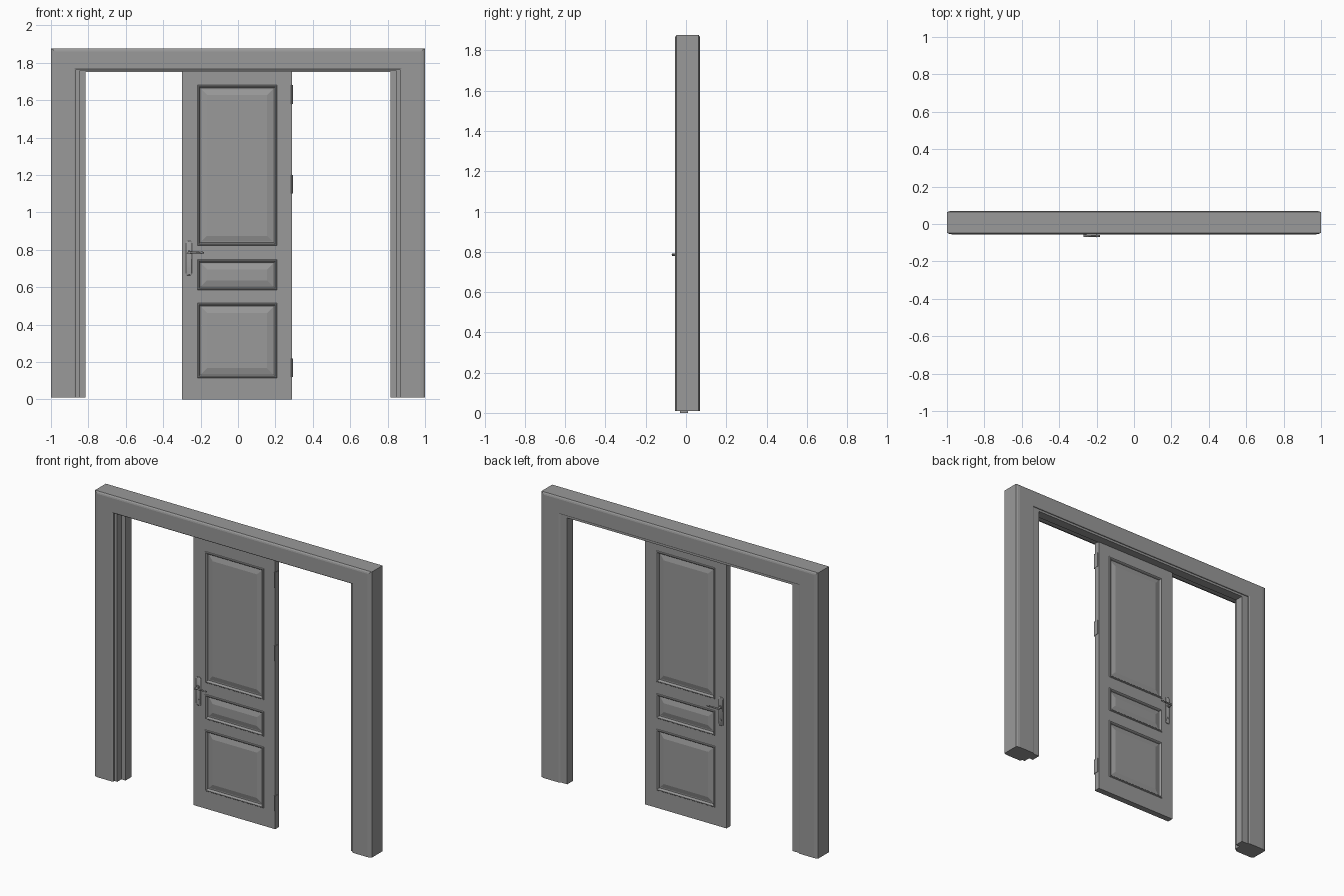
import bpy, bmesh, math
from mathutils import Matrix, Vector

if "Cube" in bpy.data.objects:
    bpy.data.objects.remove(bpy.data.objects["Cube"])

grey = bpy.data.materials.new("neutral_grey")
grey.diffuse_color = (0.32, 0.32, 0.32, 1)
grey.use_nodes = True
grey.node_tree.nodes["Principled BSDF"].inputs["Base Color"].default_value = grey.diffuse_color


def finish(bm, name, smooth=False):
    bmesh.ops.remove_doubles(bm, verts=bm.verts, dist=1e-5)
    bmesh.ops.recalc_face_normals(bm, faces=bm.faces)
    me = bpy.data.meshes.new(name)
    bm.to_mesh(me)
    bm.free()
    ob = bpy.data.objects.new(name, me)
    bpy.context.collection.objects.link(ob)
    me.materials.append(grey)
    if smooth:
        bpy.ops.object.select_all(action='DESELECT')
        bpy.context.view_layer.objects.active = ob
        ob.select_set(True)
        bpy.ops.object.shade_smooth_by_angle(angle=math.radians(35))
    return ob


# Door frame: one moulded profile swept up, across and down with mitred corners
# (inset from the sides, inset from the top, y)
profile = [
    (0, 0, 0.063), (0, 0, -0.047), (0.012, 0.008, -0.053), (0.025, 0.016, -0.055),
    (0.125, 0.106, -0.055), (0.135, 0.112, -0.052), (0.135, 0.112, -0.040),
    (0.155, 0.117, -0.040), (0.155, 0.117, 0.003), (0.185, 0.127, 0.003),
    (0.185, 0.127, 0.062), (0.138, 0.112, 0.062), (0.138, 0.112, 0.067),
    (0.128, 0.106, 0.070), (0.025, 0.016, 0.070), (0.012, 0.008, 0.068),
]
bm = bmesh.new()
stations = []
for side, top in ((-1, False), (-1, True), (1, True), (1, False)):
    stations.append([bm.verts.new((side * (1 - ix), y, 1.877 - iz if top else 0.01))
                     for ix, iz, y in profile])
for a, b in zip(stations, stations[1:]):
    for i in range(len(profile)):
        j = (i + 1) % len(profile)
        bm.faces.new((a[i], a[j], b[j], b[i]))
bm.faces.new(stations[0])
bm.faces.new(stations[-1])
finish(bm, "door_frame")

# Door leaf: both sides are a grid whose middle cells hold moulded panels
xs = [-0.30, -0.217, 0.208, 0.29]
zs = [0, 0.115, 0.515, 0.585, 0.747, 0.823, 1.68, 1.755]
Y_MID, HALF = -0.01, 0.02
# (inset, height above the door face)
steps = [(0, 0), (0.003, 0.004), (0.008, 0.005), (0.012, 0.001), (0.015, -0.011),
         (0.022, -0.011), (0.052, -0.003)]
bm = bmesh.new()


def rect(x0, x1, z0, z1, y):
    return [bm.verts.new(p) for p in ((x0, y, z0), (x1, y, z0), (x1, y, z1), (x0, y, z1))]


for s in (-1, 1):
    for i in range(3):
        for k in range(7):
            x0, x1, z0, z1 = xs[i], xs[i + 1], zs[k], zs[k + 1]
            if i == 1 and k % 2 == 1:
                rings = [rect(x0 + d, x1 - d, z0 + d, z1 - d, Y_MID + s * (HALF + h))
                         for d, h in steps]
                for a, b in zip(rings, rings[1:]):
                    for n in range(4):
                        m = (n + 1) % 4
                        bm.faces.new((a[n], a[m], b[m], b[n]))
                bm.faces.new(rings[-1])
            else:
                bm.faces.new(rect(x0, x1, z0, z1, Y_MID + s * HALF))
ya, yb = Y_MID - HALF, Y_MID + HALF
for k in range(7):
    for x in (xs[0], xs[-1]):
        bm.faces.new([bm.verts.new(p) for p in ((x, ya, zs[k]), (x, yb, zs[k]),
                                                (x, yb, zs[k + 1]), (x, ya, zs[k + 1]))])
for i in range(3):
    for z in (zs[0], zs[-1]):
        bm.faces.new([bm.verts.new(p) for p in ((xs[i], ya, z), (xs[i + 1], ya, z),
                                                (xs[i + 1], yb, z), (xs[i], yb, z))])
finish(bm, "door_leaf")


def rod(bm, a, b, r0, r1, n=16):
    a, b = Vector(a), Vector(b)
    rot = (b - a).to_track_quat('Z', 'Y').to_matrix().to_4x4()
    bmesh.ops.create_cone(bm, cap_ends=True, segments=n, radius1=r0, radius2=r1,
                          depth=(b - a).length,
                          matrix=Matrix.Translation((a + b) / 2) @ rot)


# Handles: rounded backplate, spindle, tapered lever and key cylinder, each side
HX, HZ = -0.262, 0.785
for s, label in ((-1, "front"), (1, "back")):
    face = Y_MID + s * HALF
    bm = bmesh.new()
    outline = []
    for cx, cz, start in ((1, 0.837, 0), (-1, 0.837, 90), (-1, 0.673, 180), (1, 0.673, 270)):
        for q in range(5):
            t = math.radians(start + q * 22.5)
            outline.append((HX + cx * 0.007 + 0.010 * math.cos(t), cz + 0.010 * math.sin(t)))
    low = [bm.verts.new((x, face, z)) for x, z in outline]
    mid = [bm.verts.new((x, face + s * 0.004, z)) for x, z in outline]
    cap = [bm.verts.new((HX + (x - HX) * 0.8, face + s * 0.007, 0.755 + (z - 0.755) * 0.96))
           for x, z in outline]
    for a, b in ((low, mid), (mid, cap)):
        for n in range(len(a)):
            m = (n + 1) % len(a)
            bm.faces.new((a[n], a[m], b[m], b[n]))
    bm.faces.new(cap)
    bm.faces.new(low)
    finish(bm, label + "_backplate", True)

    bm = bmesh.new()
    rod(bm, (HX, face, HZ), (HX, face + s * 0.014, HZ), 0.011, 0.010)
    rod(bm, (HX, face, HZ), (HX, face + s * 0.040, HZ), 0.007, 0.007)
    y = face + s * 0.034
    rod(bm, (HX - 0.004, y, HZ), (-0.20, y, HZ), 0.006, 0.0045)
    rod(bm, (-0.20, y, HZ), (-0.182, y, HZ), 0.007, 0.004)
    finish(bm, label + "_lever", True)

    bm = bmesh.new()
    rod(bm, (HX, face, 0.70), (HX, face + s * 0.010, 0.70), 0.007, 0.007)
    finish(bm, label + "_key_cylinder", True)

# Hinges: knuckle barrel on the front edge with a thin leaf on the door edge
for z, label in ((0.17, "lower"), (1.15, "middle"), (1.63, "upper")):
    bm = bmesh.new()
    rod(bm, (0.289, -0.033, z - 0.05), (0.289, -0.033, z + 0.05), 0.005, 0.005, 12)
    bmesh.ops.create_cube(bm, size=1, matrix=Matrix.Translation((0.2905, -0.015, z))
                          @ Matrix.Diagonal((0.003, 0.03, 0.096, 1)))
    finish(bm, label + "_hinge", True)
